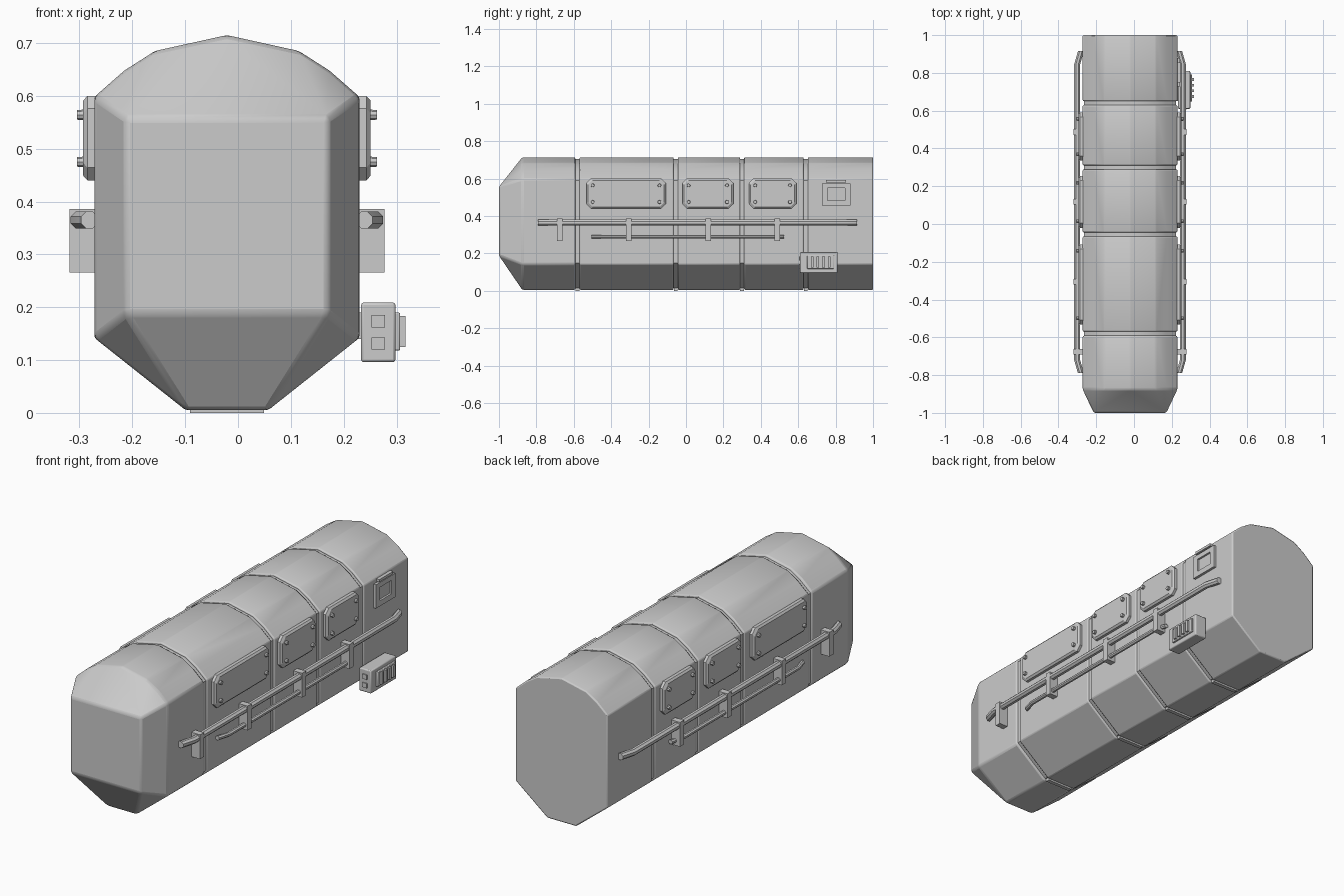
import bpy, bmesh, math
from mathutils import Vector, Matrix

if "Cube" in bpy.data.objects:
    bpy.data.objects.remove(bpy.data.objects["Cube"])

CX = -0.021                      # symmetry plane of the body
HALF = [(0.078, 0.005), (0.251, 0.142), (0.251, 0.598),
        (0.194, 0.648), (0.136, 0.685)]
PROFILE = HALF + [(0, 0.715)] + [(-x, z) for x, z in reversed(HALF)]


def finish(name, bm, bevel=0.0, segments=2, angle=20):
    bmesh.ops.recalc_face_normals(bm, faces=bm.faces[:])
    mesh = bpy.data.meshes.new(name)
    bm.to_mesh(mesh)
    bm.free()
    ob = bpy.data.objects.new(name, mesh)
    bpy.context.collection.objects.link(ob)
    if bevel:
        m = ob.modifiers.new("Bevel", 'BEVEL')
        m.width = bevel
        m.segments = segments
        m.limit_method = 'ANGLE'
        m.angle_limit = math.radians(angle)
    bpy.ops.object.select_all(action='DESELECT')
    ob.select_set(True)
    bpy.context.view_layer.objects.active = ob
    bpy.ops.object.shade_smooth_by_angle(angle=math.radians(25))
    return ob


def hull(name, points, bevel=0.0, segments=2, angle=20):
    bm = bmesh.new()
    for p in points:
        bm.verts.new(p)
    bmesh.ops.convex_hull(bm, input=bm.verts[:])
    bmesh.ops.dissolve_limit(bm, angle_limit=0.01, verts=bm.verts[:], edges=bm.edges[:])
    return finish(name, bm, bevel, segments, angle)


def ring(y, inset=0.0):
    c = 0.36
    k = 1 - inset / 0.25
    return [(CX + x * k, y, c + (z - c) * k) for x, z in PROFILE]


def box(name, x, y, z, bevel=0.0):
    return hull(name, [(a, b, c) for a in x for b in y for c in z], bevel)


def side_box(name, s, x, y, z, bevel=0.0):
    return box(name, [CX + s * a for a in x], y, z, bevel)


# Body segments separated by narrow grooves, with an inset core inside
seams = [-0.58, -0.055, 0.30, 0.64]
g = 0.011
nose = [(CX + x, -1, z) for x in (-0.192, 0.192) for z in (0.188, 0.558)]
hull("nose_segment", nose + ring(-0.875) + ring(seams[0] - g), 0.009)
for a, b in zip(seams, seams[1:] + [1 + g]):
    hull("body_segment", ring(a + g) + ring(b - g), 0.006)
hull("inner_core", ring(-0.7, 0.007) + ring(0.95, 0.007))
# Flat keel strips seen at the bottom of the grooves
for y in seams:
    box("keel_strip", (CX - 0.07, CX + 0.07), (y - 0.01, y + 0.01), (0.0, 0.03))


# Side panel with clipped corners, chamfered rim and bolts
def panel(s, y0, y1, z0=0.44, z1=0.6):
    pts = []
    for x, i in ((0.24, 0), (0.264, 0), (0.272, 0.009)):
        c = 0.024
        a, b, d, e = y0 + i, y1 - i, z0 + i, z1 - i
        for y, z in ((a + c, d), (b - c, d), (b, d + c), (b, e - c),
                     (b - c, e), (a + c, e), (a, e - c), (a, d + c)):
            pts.append((CX + s * x, y, z))
    hull("side_panel", pts)
    bm = bmesh.new()
    for y in (y0 + 0.034, y1 - 0.034):
        for z in (z0 + 0.035, z1 - 0.036):
            bmesh.ops.create_cone(
                bm, cap_ends=True, segments=8, radius1=0.0105, radius2=0.009, depth=0.018,
                matrix=Matrix.Translation((CX + s * 0.275, y, z))
                @ Matrix.Rotation(s * math.pi / 2, 4, 'Y'))
    finish("panel_bolts", bm)


# Eight-sided handrail whose ends bend in toward the body
def rail(name, s, y0, y1, z, r, x_in, x_out, bend):
    path = [(x_in, y0), (x_out, y0 + bend), (x_out, y1 - bend), (x_in, y1)]
    bm = bmesh.new()
    rings = []
    for x, y in path:
        rings.append([bm.verts.new((CX + s * (x + r * math.cos(t)), y, z + r * math.sin(t)))
                      for t in [math.pi / 8 + k * math.pi / 4 for k in range(8)]])
    for a, b in zip(rings, rings[1:]):
        for k in range(8):
            bm.faces.new((a[k], a[(k + 1) % 8], b[(k + 1) % 8], b[k]))
    bm.faces.new(rings[0])
    bm.faces.new(rings[-1])
    finish(name, bm)


for s in (-1, 1):
    for y0, y1 in ((-0.533, -0.108), (-0.02, 0.253), (0.336, 0.59)):
        panel(s, y0, y1)
    rail("upper_rail", s, -0.79, 0.915, 0.365, 0.017, 0.26, 0.28, 0.07)
    rail("lower_rail", s, -0.505, 0.525, 0.289, 0.011, 0.262, 0.279, 0.06)
    for y in (-0.676, -0.306, 0.118, 0.487):
        side_box("rail_bracket", s, (0.245, 0.298), (y - 0.015, y + 0.015), (0.266, 0.386))

# Framed hatch on the right rear
for y in ((0.728, 0.757), (0.85, 0.879)):
    side_box("hatch_frame_post", 1, (0.245, 0.264), y, (0.457, 0.574))
for z in ((0.457, 0.484), (0.55, 0.574)):
    side_box("hatch_frame_rail", 1, (0.245, 0.264), (0.728, 0.879), z)
side_box("hatch_plate", 1, (0.245, 0.254), (0.75, 0.86), (0.475, 0.56))
side_box("hatch_hood", 1, (0.245, 0.268), (0.748, 0.856), (0.58, 0.593))

# Equipment box under the hatch, with vent slats and two small front plates
box("equipment_box", (0.233, 0.298), (0.61, 0.81), (0.096, 0.209), 0.005)
box("vent_plate", (0.29, 0.307), (0.648, 0.792), (0.118, 0.19), 0.003)
for k in range(4):
    y = 0.675 + k * 0.03
    box("vent_slat", (0.3, 0.317), (y - 0.007, y + 0.007), (0.125, 0.183))
for z in (0.13, 0.172):
    box("box_front_plate", (0.253, 0.278), (0.605, 0.62), (z - 0.01, z + 0.013))
box("box_mount", (0.2, 0.24), (0.65, 0.77), (0.14, 0.19))
